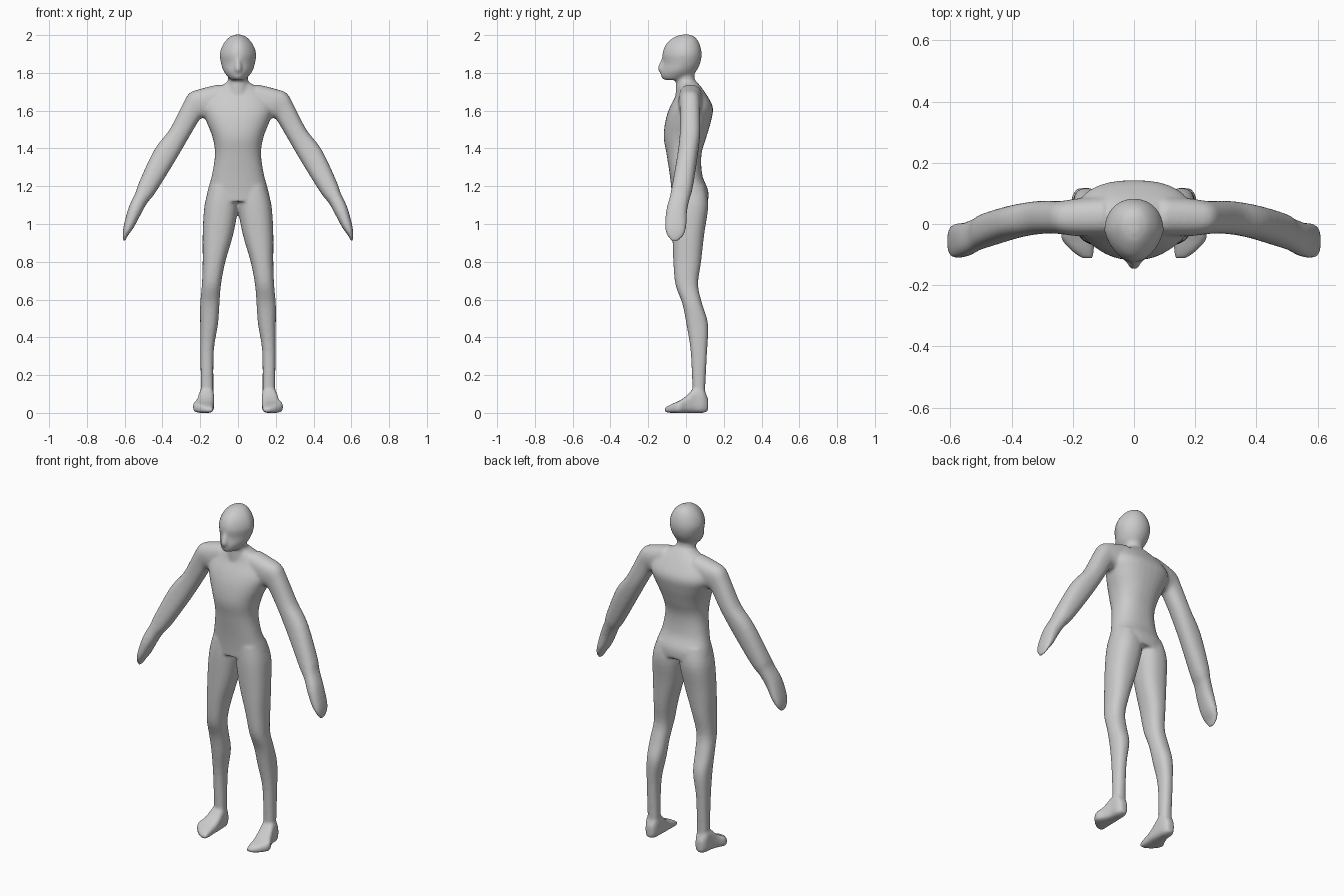
import bpy, bmesh, math

bm = bmesh.new()
N = 32


def spline(rows, steps=4):
    """Catmull-Rom interpolation between section rows."""
    out = []
    for i in range(len(rows) - 1):
        a, b, c, d = (rows[max(i - 1, 0)], rows[i], rows[i + 1],
                      rows[min(i + 2, len(rows) - 1)])
        for k in range(steps):
            t = k / steps
            out.append([q + 0.5 * t * (r - p + t * (2*p - 5*q + 4*r - s + t * (3*(q - r) + s - p)))
                        for p, q, r, s in zip(a, b, c, d)])
    return out + [list(rows[-1])]


def loft(rows, side=1, power=0.85, egg=0.0, swap=False):
    """Rows are (outer x, outer z, inner x, inner z, y front, y back)."""
    rings = []
    for xo, zo, xi, zi, y0, y1 in spline(rows):
        ring = []
        for k in range(N):
            a = 2 * math.pi * k / N
            c, s = math.cos(a), math.sin(a)
            c = math.copysign(abs(c) ** power, c)
            s = math.copysign(abs(s) ** power, s)
            c *= 1 + egg * min(s, 0)
            x = (xo + xi) / 2 + c * (xo - xi) / 2
            z = (zo + zi) / 2 + c * (zo - zi) / 2
            y = (y0 + y1) / 2 + s * (y1 - y0) / 2
            ring.append(bm.verts.new((side * x, z, y) if swap else (side * x, y, z)))
        rings.append(ring)
    faces = [bm.faces.new((p[k], p[(k + 1) % N], q[(k + 1) % N], q[k]))
             for p, q in zip(rings, rings[1:]) for k in range(N)]
    faces += [bm.faces.new(rings[0]), bm.faces.new(rings[-1])]
    bmesh.ops.recalc_face_normals(bm, faces=faces)


def centred(rows):
    """Rows (z, half width, y front, y back) for parts on the middle line."""
    return [(w, z, -w, z, a, b) for z, w, a, b in rows]


# torso
loft(centred([
    (1.75, .06, -.035, .06), (1.69, .15, -.05, .105), (1.62, .19, -.085, .142),
    (1.55, .17, -.108, .134), (1.46, .135, -.118, .108), (1.37, .122, -.103, .082),
    (1.26, .138, -.086, .086), (1.18, .16, -.077, .117), (1.12, .172, -.073, .118)]))

# neck
loft(centred([(1.84, .055, -.045, .05), (1.77, .053, -.052, .045),
              (1.72, .065, -.055, .085), (1.66, .08, -.055, .11)]), power=1)

# head and nose
loft(centred([
    (2.003, .015, -.025, .02), (1.988, .048, -.065, .05), (1.95, .08, -.107, .073),
    (1.90, .097, -.125, .083), (1.85, .09, -.122, .075), (1.81, .077, -.132, .055),
    (1.78, .055, -.132, .03), (1.762, .035, -.115, -.03)]), power=0.95, egg=0.25)
loft(centred([(1.88, .01, -.128, -.09), (1.825, .022, -.15, -.09),
              (1.80, .018, -.138, -.09)]), power=1)

arm = [
    (.10, 1.74, .10, 1.58, -.04, .09), (.20, 1.715, .155, 1.565, -.04, .084),
    (.258, 1.692, .185, 1.56, -.035, .077), (.295, 1.63, .205, 1.55, -.032, .075),
    (.362, 1.50, .262, 1.455, -.033, .075), (.442, 1.395, .335, 1.33, -.046, .062),
    (.522, 1.225, .438, 1.165, -.075, .036), (.543, 1.165, .482, 1.11, -.087, .02),
    (.578, 1.09, .515, 1.05, -.105, .006), (.603, 1.0, .553, .98, -.112, .002),
    (.610, .95, .584, .937, -.103, -.01), (.608, .912, .597, .909, -.08, -.04)]

leg = [(xo, z, xi, z, a, b) for z, xo, xi, a, b in [
    (1.20, .15, .0, -.07, .10), (1.10, .177, -.002, -.075, .118),
    (.95, .187, .024, -.072, .097), (.80, .187, .067, -.067, .08),
    (.68, .191, .09, -.056, .064), (.58, .20, .098, -.02, .085),
    (.47, .20, .106, .002, .117), (.33, .199, .128, .024, .112),
    (.13, .197, .13, .034, .102), (.04, .197, .13, .035, .105)]]

foot = [(xo, y, xi, y, a, b) for y, xo, xi, a, b in [
    (.117, .185, .145, .01, .075), (.09, .202, .13, 0, .125), (.045, .208, .126, 0, .13),
    (0, .222, .126, 0, .088), (-.04, .24, .128, 0, .062), (-.08, .212, .13, 0, .045),
    (-.112, .172, .134, .003, .028)]]

# mirrored limbs
for side in (1, -1):
    loft(arm, side)
    loft(leg, side)
    loft(foot, side, power=0.6, swap=True)

# fuse all parts into one smooth skin
mesh = bpy.data.meshes.new("human_figure")
bm.to_mesh(mesh)
bm.free()
body = bpy.data.objects.new("human_figure", mesh)
bpy.context.collection.objects.link(body)
fuse = body.modifiers.new("fuse", 'REMESH')
fuse.mode = 'VOXEL'
fuse.voxel_size = 0.008
fuse.use_smooth_shade = True
soften = body.modifiers.new("soften", 'SMOOTH')
soften.factor = 0.5
soften.iterations = 8
